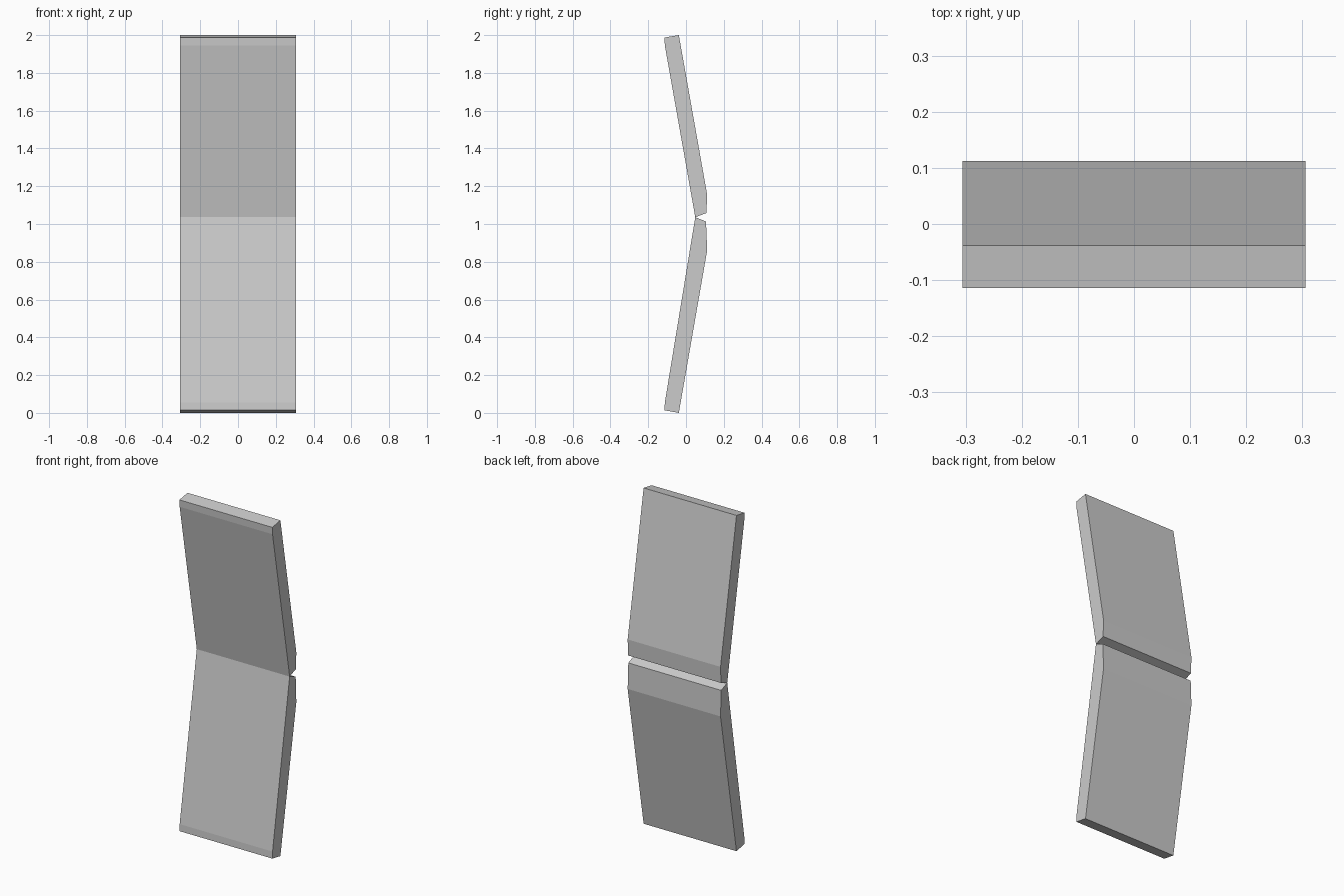
import bpy, bmesh

if "Cube" in bpy.data.objects:
    bpy.data.objects.remove(bpy.data.objects["Cube"])

HALF_W = 0.306


def panel(name, profile):
    """Extrude a closed (y, z) profile across the full width in x."""
    bm = bmesh.new()
    face = bm.faces.new([bm.verts.new((-HALF_W, y, z)) for y, z in profile])
    ext = bmesh.ops.extrude_face_region(bm, geom=[face])
    verts = [v for v in ext["geom"] if isinstance(v, bmesh.types.BMVert)]
    bmesh.ops.translate(bm, verts=verts, vec=(2 * HALF_W, 0, 0))
    bmesh.ops.recalc_face_normals(bm, faces=bm.faces)
    mesh = bpy.data.meshes.new(name)
    bm.to_mesh(mesh)
    bm.free()
    obj = bpy.data.objects.new(name, mesh)
    bpy.context.collection.objects.link(obj)
    return obj


# Upper leaf, leaning forward towards its top
panel("upper_panel", [(0.049, 1.036), (0.108, 1.058), (0.112, 1.155),
                      (-0.038, 2.0), (-0.114, 1.987), (-0.112, 1.945)])

# Lower leaf, meeting the upper one along the front fold line
panel("lower_panel", [(0.049, 1.036), (0.106, 1.013), (0.112, 0.86),
                      (-0.038, 0.0), (-0.114, 0.014), (-0.112, 0.055)])
